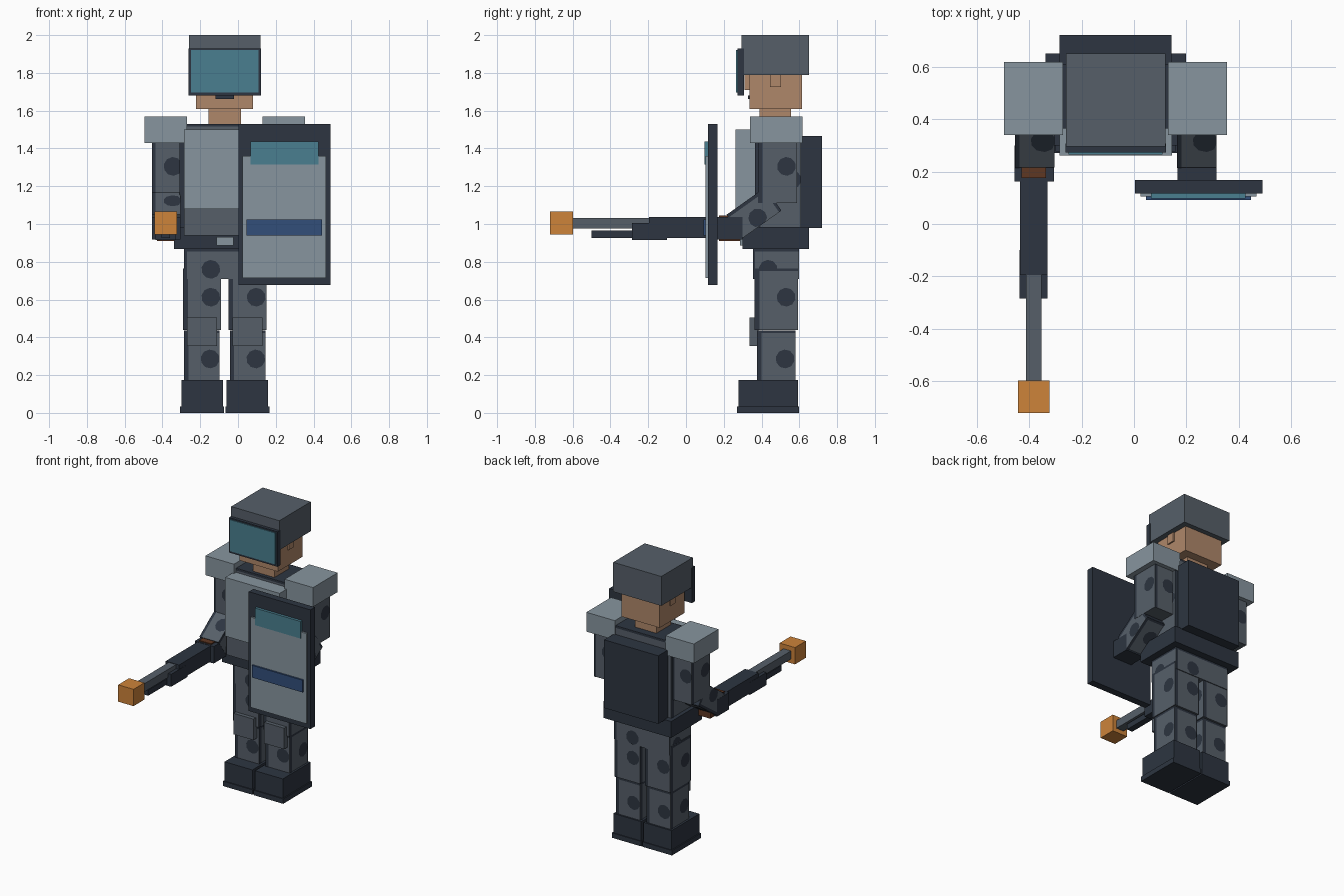
import bpy, bmesh, math
from mathutils import Vector, Matrix

if "Cube" in bpy.data.objects:
    bpy.data.objects.remove(bpy.data.objects["Cube"])


def material(name, rgb):
    m = bpy.data.materials.new(name)
    lin = [(c / 255 / 12.92 if c < 11 else ((c / 255 + 0.055) / 1.055) ** 2.4) for c in rgb]
    m.diffuse_color = (*lin, 1)
    m.use_nodes = True
    m.node_tree.nodes["Principled BSDF"].inputs["Base Color"].default_value = m.diffuse_color
    return m


DARK = material("dark_navy", (45, 53, 65))
GREY = material("slate_grey", (86, 95, 105))
LIGHT = material("light_grey", (135, 149, 159))
SKIN = material("skin", (175, 135, 106))
ORANGE = material("orange", (205, 131, 58))
TEAL = material("teal_glass", (74, 127, 144))
BLUE = material("blue", (50, 78, 122))
BROWN = material("brown", (95, 55, 34))


def add_box(bm, lo, hi, index=0):
    lo, hi = Vector(lo), Vector(hi)
    mat = Matrix.Translation((lo + hi) / 2) @ Matrix.Diagonal((*(hi - lo), 1))
    verts = bmesh.ops.create_cube(bm, size=1, matrix=mat)["verts"]
    for f in {f for v in verts for f in v.link_faces}:
        f.material_index = index


def finish(name, bm, mats):
    me = bpy.data.meshes.new(name)
    bm.to_mesh(me)
    bm.free()
    for m in mats:
        me.materials.append(m)
    ob = bpy.data.objects.new(name, me)
    bpy.context.collection.objects.link(ob)
    return ob


def box(name, mat, x, y, z):
    bm = bmesh.new()
    add_box(bm, (x[0], y[0], z[0]), (x[1], y[1], z[1]))
    return finish(name, bm, [mat])


def camo(name, x, y, z, tilt=0.0, spot=0.05, shift=0.23, rise=0.0, strip=0.12):
    """Grey box whose sides carry a dark edge strip, a top strip and a round spot."""
    size = Vector((x[1] - x[0], y[1] - y[0], z[1] - z[0]))
    bm = bmesh.new()
    add_box(bm, -size / 2, size / 2)
    bm.normal_update()
    for f in bm.faces:
        if f.normal.z > 0.9:
            f.material_index = 1
    up = Vector((0, 0, 1))
    h = size.z / 2
    for n in (Vector((0, -1, 0)), Vector((1, 0, 0)), Vector((0, 1, 0)), Vector((-1, 0, 0))):
        right = up.cross(n)
        w = abs(right.dot(size)) / 2
        base = n * (abs(n.dot(size)) / 2 + 0.002)
        s = min(strip * 2 * w, 0.03)
        shapes = [[(-w, -h), (-w + s, -h), (-w + s, h), (-w, h)],
                  [(-w + s, h - 0.015), (w, h - 0.015), (w, h), (-w + s, h)]]
        cx = shift * 2 * w
        shapes.append([(min(w, cx + spot * math.cos(a)), rise + spot * math.sin(a))
                       for a in (math.radians(22.5 + 36 * i) for i in range(10))])
        for pts in shapes:
            f = bm.faces.new([bm.verts.new(base + right * a + up * b) for a, b in pts])
            f.material_index = 1
    ob = finish(name, bm, [GREY, DARK])
    ob.location = [(a[0] + a[1]) / 2 for a in (x, y, z)]
    ob.rotation_euler.x = tilt
    return ob


CX = -0.07  # middle of the body


def span(side, inner, outer):
    return tuple(sorted((CX + side * inner, CX + side * outer)))


# Head, helmet and visor
box("helmet", GREY, (-0.26, 0.12), (0.295, 0.65), (1.79, 2.0))
box("visor_frame", DARK, (-0.262, 0.122), (0.272, 0.308), (1.68, 1.93))
box("visor_glass", TEAL, (-0.25, 0.108), (0.266, 0.274), (1.695, 1.92))
box("head", SKIN, (-0.223, 0.08), (0.335, 0.615), (1.61, 1.80))
box("neck", SKIN, (-0.155, 0.015), (0.39, 0.555), (1.51, 1.62))
box("nose", SKIN, (-0.095, -0.045), (0.31, 0.34), (1.71, 1.79))
box("mouth", DARK, (-0.12, -0.02), (0.327, 0.336), (1.662, 1.68))

# Torso, armour, pack and belt
camo("torso", (-0.31, 0.165), (0.365, 0.61), (0.94, 1.53), shift=0.3)
box("chest_plate", LIGHT, (-0.285, 0.145), (0.262, 0.37), (1.08, 1.5))
box("belly_plate", GREY, (-0.285, 0.145), (0.28, 0.37), (0.94, 1.08))
box("backpack", DARK, (-0.285, 0.143), (0.6, 0.72), (0.98, 1.467))
box("belt", DARK, (-0.338, 0.198), (0.30, 0.65), (0.868, 0.985))
box("buckle", LIGHT, (-0.115, -0.025), (0.285, 0.305), (0.885, 0.932))
camo("hips", (-0.287, 0.147), (0.355, 0.598), (0.71, 0.87), shift=-0.17, rise=-0.03,
     strip=0.04)

# Paired limbs
for side, label in ((-1, "left"), (1, "right")):
    box(label + "_ear", SKIN, span(side, 0.14, 0.16), (0.445, 0.502), (1.725, 1.79))
    box(label + "_shoulder_pad", LIGHT, span(side, 0.2, 0.425), (0.34, 0.618), (1.43, 1.568))
    camo(label + "_upper_arm", span(side, 0.232, 0.386), (0.38, 0.588), (1.11, 1.45),
         rise=0.025)
    camo(label + "_forearm", span(side, 0.234, 0.384), (0.285, 0.435), (0.935, 1.185),
         tilt=-math.radians(54.7))
    box(label + "_glove", DARK, span(side, 0.235, 0.385), (0.162, 0.30), (0.917, 1.038))
    camo(label + "_thigh", span(side, 0.02, 0.22), (0.362, 0.592), (0.44, 0.765),
         rise=0.01)
    camo(label + "_shin", span(side, 0.027, 0.215), (0.375, 0.58), (0.16, 0.437),
         rise=-0.013)
    box(label + "_knee_pad", GREY, span(side, 0.042, 0.2), (0.335, 0.385), (0.355, 0.505))
    box(label + "_boot", DARK, span(side, 0.01, 0.23), (0.277, 0.592), (0.03, 0.173))
    box(label + "_sole", DARK, span(side, 0.005, 0.238), (0.27, 0.598), (0.0, 0.035))

# Launcher held forward
box("launcher_stock", BROWN, (-0.43, -0.335), (0.175, 0.34), (0.911, 1.045))
box("launcher_body", DARK, (-0.435, -0.33), (-0.195, 0.215), (0.925, 1.036))
box("launcher_foregrip", DARK, (-0.436, -0.329), (-0.285, -0.1), (0.915, 1.004))
box("launcher_tube", DARK, (-0.405, -0.36), (-0.5, -0.28), (0.925, 0.965))
box("launcher_barrel", GREY, (-0.412, -0.353), (-0.6, -0.19), (0.975, 1.033))
box("launcher_muzzle", ORANGE, (-0.443, -0.322), (-0.72, -0.597), (0.945, 1.065))

# Shield
box("shield", DARK, (0.003, 0.49), (0.117, 0.168), (0.678, 1.53))
box("shield_panel", LIGHT, (0.025, 0.467), (0.104, 0.12), (0.715, 1.36))
box("shield_window", TEAL, (0.065, 0.425), (0.098, 0.12), (1.315, 1.437))
box("shield_stripe", BLUE, (0.045, 0.446), (0.092, 0.105), (0.938, 1.025))
